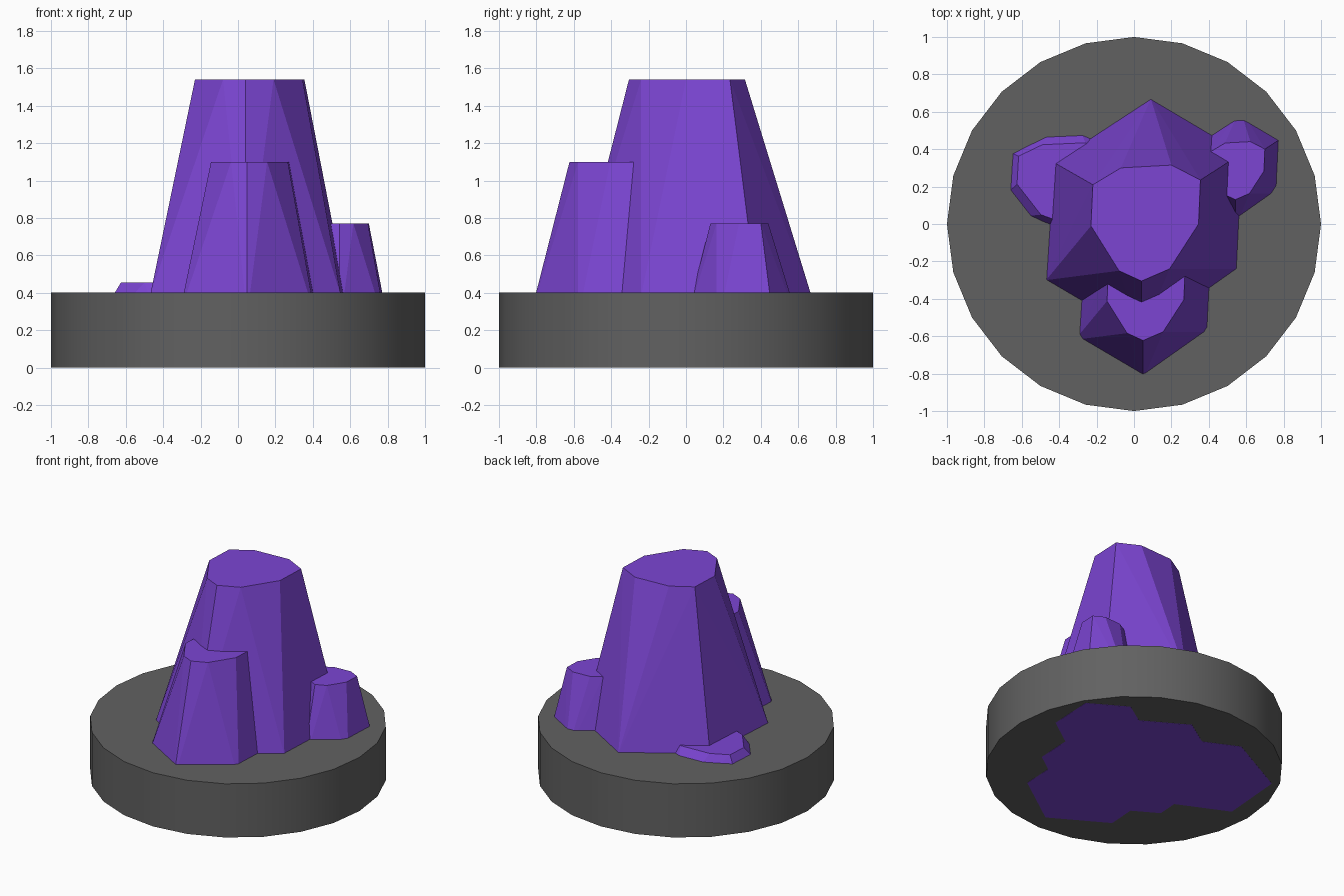
import bpy, bmesh, math

if "Cube" in bpy.data.objects:
    bpy.data.objects.remove(bpy.data.objects["Cube"])


def material(name, rgb):
    m = bpy.data.materials.new(name)
    m.diffuse_color = (*rgb, 1)
    m.use_nodes = True
    m.node_tree.nodes["Principled BSDF"].inputs["Base Color"].default_value = m.diffuse_color
    return m


purple = material("purple_crystal", (0.2, 0.06, 0.65))
stone = material("dark_stone", (0.12, 0.12, 0.12))

# Round 24-sided stone base
bpy.ops.mesh.primitive_cylinder_add(vertices=24, radius=1, depth=0.399,
                                    location=(0, 0, 0.2005))
base = bpy.context.object
base.name = "stone_base"
base.data.materials.append(stone)
bpy.ops.object.shade_smooth_by_angle(angle=math.radians(30))

# Crystal outlines: a hexagon low down, a nine-sided cut at the top
HEX = [(0.09, 0.67), (-0.43, 0.33), (-0.47, -0.30),
       (0.04, -0.60), (0.55, -0.24), (0.58, 0.38)]
TOP = [(-0.22, 0.21), (-0.07, 0.30), (0.20, 0.315), (0.355, 0.235),
       (0.345, 0.0), (0.19, -0.24), (0.04, -0.305), (-0.08, -0.25),
       (-0.23, -0.01)]


def crystal(name, location, scale_x, scale_y, height):
    """Faceted tapering crystal, its foot sunk through the base."""
    bm = bmesh.new()
    for outline, k, z in ((HEX, 1.08, 0.0), (HEX, 1.0, 0.25), (TOP, 1.0, 1.0)):
        for x, y in outline:
            bm.verts.new((x * k * scale_x, y * k * scale_y, z * height))
    bmesh.ops.convex_hull(bm, input=bm.verts[:])
    bmesh.ops.dissolve_limit(bm, angle_limit=math.radians(1),
                             verts=bm.verts[:], edges=bm.edges[:])
    bmesh.ops.recalc_face_normals(bm, faces=bm.faces[:])
    mesh = bpy.data.meshes.new(name)
    bm.to_mesh(mesh)
    bm.free()
    mesh.materials.append(purple)
    ob = bpy.data.objects.new(name, mesh)
    ob.location = (*location, 0)
    bpy.context.collection.objects.link(ob)


# Four crystals
crystal("main_crystal", (0, 0), 1, 1, 1.54)
crystal("front_crystal", (0.02, -0.405), 0.714, 0.714, 1.10)
crystal("right_crystal", (0.522, 0.283), 0.5, 0.5, 0.77)
crystal("back_left_crystal", (-0.43, 0.22), 0.85, 0.68, 0.455)
